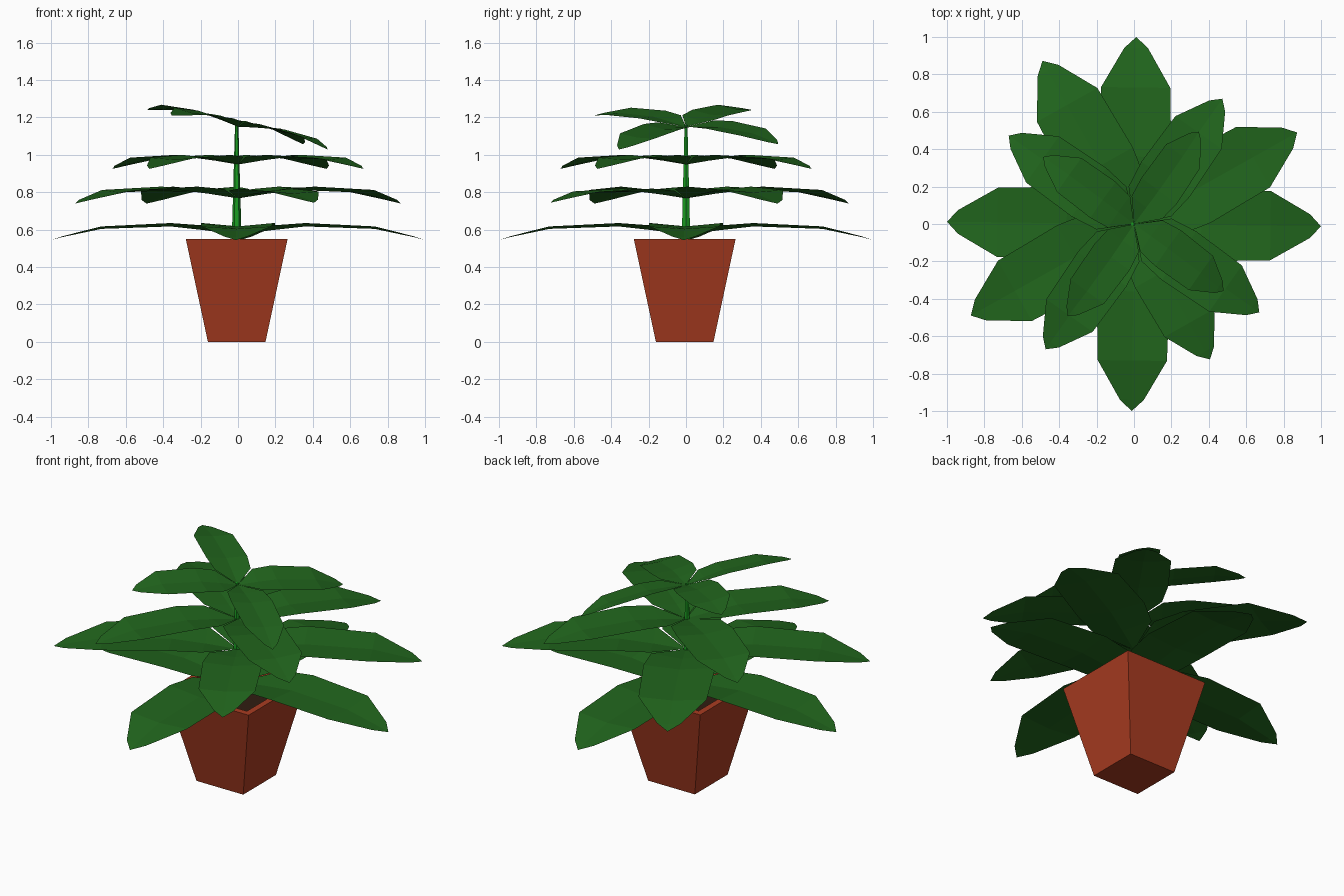
import bpy, bmesh
from math import radians, cos, sin
from mathutils import Matrix, Vector

if "Cube" in bpy.data.objects:
    bpy.data.objects.remove(bpy.data.objects["Cube"])

def material(name, rgb):
    m = bpy.data.materials.new(name)
    m.diffuse_color = (*rgb, 1)
    m.use_nodes = True
    m.node_tree.nodes["Principled BSDF"].inputs["Base Color"].default_value = m.diffuse_color
    return m

leaf_mat = material("leaf_green", (0.015, 0.13, 0.012))
stem_mat = material("stem_green", (0.01, 0.33, 0.015))
clay_mat = material("clay", (0.40, 0.045, 0.015))
soil_mat = material("soil", (0.03, 0.012, 0.006))

def finish(name, bm, mat):
    me = bpy.data.meshes.new(name)
    bm.to_mesh(me)
    bm.free()
    ob = bpy.data.objects.new(name, me)
    me.materials.append(mat)
    bpy.context.collection.objects.link(ob)
    return ob

def loft(name, rings, sides, mat, turn=0, caps=(True, True), center=(-0.007, -0.007)):
    """Rings of (circumradius, z) joined into a flat-sided body."""
    bm = bmesh.new()
    loops = []
    for r, z in rings:
        angs = [radians(turn + 360 * i / sides) for i in range(sides)]
        loops.append([bm.verts.new((center[0] + r * cos(a), center[1] + r * sin(a), z)) for a in angs])
    for a, b in zip(loops, loops[1:]):
        for i in range(sides):
            j = (i + 1) % sides
            bm.faces.new((a[i], a[j], b[j], b[i]))
    if caps[0]:
        bm.faces.new(loops[0][::-1])
    if caps[1]:
        bm.faces.new(loops[-1])
    return finish(name, bm, mat)

# Square tapered pot with a thin rim and hollow top, plus soil
q = 2 ** 0.5
loft("pot", [(0.154 * q, 0), (0.272 * q, 0.55), (0.235 * q, 0.55), (0.222 * q, 0.49)],
     4, clay_mat, 45, (True, False))
loft("soil", [(0.222 * q, 0.49)], 4, soil_mat, 45, (False, True))

# Tapered stem
loft("stem", [(0.028, 0.49), (0.009, 1.16)], 6, stem_mat, center=(-0.007, 0))

# Leaf stations: distance along, half width, midrib height, edge height
STATIONS = [(0.18, 0.17, 0.025, 0.05), (0.36, 0.195, 0.045, 0.063),
            (0.73, 0.185, 0.032, 0.045), (0.94, 0.064, -0.012, -0.008)]

def add_leaf(bm, matrix):
    def v(x, y, z):
        return bm.verts.new(matrix @ Vector((x, y, z)))
    base, tip = v(0, 0, 0), v(1, 0, -0.028)
    rows = [(v(x, -w, e), v(x, 0, m), v(x, w, e)) for x, w, m, e in STATIONS]
    bm.faces.new((base, rows[0][0], rows[0][1]))
    bm.faces.new((base, rows[0][1], rows[0][2]))
    for a, b in zip(rows, rows[1:]):
        for k in (0, 1):
            bm.faces.new((a[k], b[k], b[k + 1], a[k + 1]))
    bm.faces.new((rows[-1][0], tip, rows[-1][1]))
    bm.faces.new((rows[-1][1], tip, rows[-1][2]))

def leaf_tier(name, z, angle, sizes, tilt=0):
    bm = bmesh.new()
    for i, s in enumerate(sizes):
        add_leaf(bm, Matrix.Translation((0, 0, z)) @ Matrix.Rotation(radians(tilt), 4, 'Y')
                 @ Matrix.Rotation(radians(angle + 90 * i), 4, 'Z') @ Matrix.Scale(s, 4))
    return finish(name, bm, leaf_mat)

# Four whorls of leaves; the top one leans
leaf_tier("leaves_bottom", 0.572, -0.7, [1, 1, 1, 1])
leaf_tier("leaves_lower", 0.767, 29.3, [1, 1, 1, 0.83])
leaf_tier("leaves_upper", 0.948, 54.8, [0.82] * 4)
leaf_tier("leaves_top", 1.15, 54, [0.61] * 4, 12.3)
